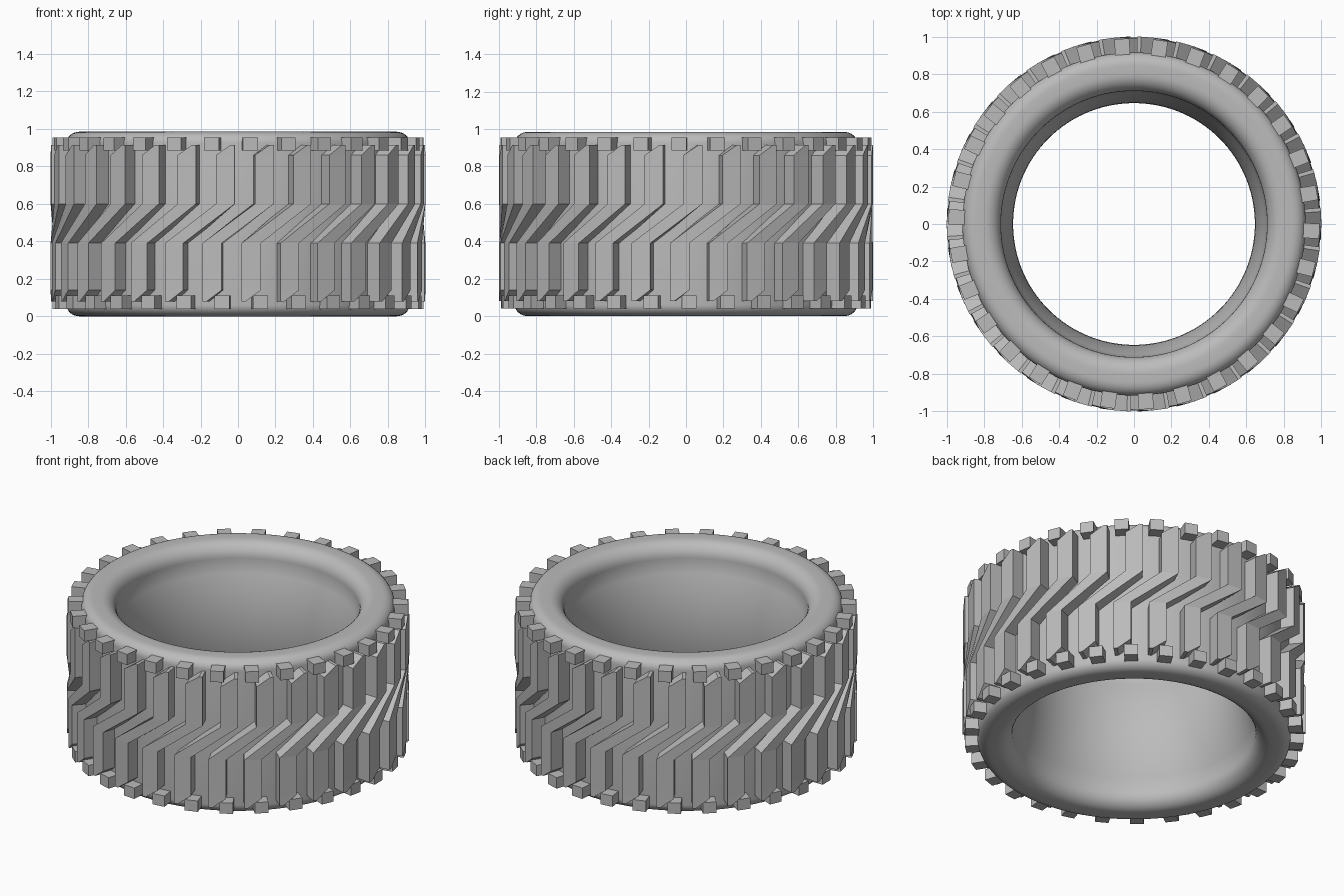
import bpy, bmesh
from math import sin, cos, pi, radians
from mathutils import Matrix, Vector

cube = bpy.data.objects.get("Cube")
if cube:
    bpy.data.objects.remove(cube, do_unlink=True)

COUNT = 30          # treads around the wheel
STEP = 2 * pi / COUNT
HEIGHT = 0.985
MID = HEIGHT / 2
BODY_R = 0.915

rubber = bpy.data.materials.new("grey rubber")
rubber.use_nodes = True
grey = (0.5, 0.5, 0.5, 1)
rubber.diffuse_color = grey
rubber.node_tree.nodes["Principled BSDF"].inputs["Base Color"].default_value = grey


def finish(name, bm):
    bmesh.ops.recalc_face_normals(bm, faces=bm.faces)
    mesh = bpy.data.meshes.new(name)
    bm.to_mesh(mesh)
    bm.free()
    mesh.materials.append(rubber)
    obj = bpy.data.objects.new(name, mesh)
    bpy.context.collection.objects.link(obj)
    return obj


def arc(cx, cz, rx, rz, start, end, n=8):
    """Points on an ellipse arc, as (radius, height)."""
    return [(cx + rx * cos(a), cz + rz * sin(a))
            for a in (radians(start + (end - start) * i / n) for i in range(n + 1))]


def around(angle, r, z):
    """Point at an angle measured from the front towards +x."""
    return Vector((r * sin(angle), -r * cos(angle), z))


# Tyre body: closed section, upper half mirrored to the lower half
upper = arc(BODY_R - 0.07, HEIGHT - 0.06, 0.07, 0.06, 0, 90)
upper += arc(0.80, HEIGHT - 0.09, 0.09, 0.09, 90, 180)
upper.append((0.71, 0.85))
bulge = [(0.645 + 0.065 * t * t, MID + (0.85 - MID) * t)
         for t in (i / 8 for i in range(7, 0, -1))]
upper += bulge
section = upper + [(0.645, MID)] + [(r, HEIGHT - z) for r, z in reversed(upper)]

SEGMENTS = 120
bm = bmesh.new()
rings = [[bm.verts.new(around(2 * pi * s / SEGMENTS, r, z)) for r, z in section]
         for s in range(SEGMENTS)]
n = len(section)
for s in range(SEGMENTS):
    a, b = rings[s], rings[(s + 1) % SEGMENTS]
    for i in range(n):
        j = (i + 1) % n
        bm.faces.new((a[i], a[j], b[j], b[i]))
body = finish("tyre_body", bm)
bpy.context.view_layer.objects.active = body
body.select_set(True)
bpy.ops.object.shade_smooth_by_angle(angle=radians(20))
body.select_set(False)

# Tread bars: zigzag strips (left angle, right angle, height), ends cut aslant
rows = [(-10.9, -9.6, 0.08), (-10.9, -5.0, 0.14), (-10.9, -5.0, 0.39),
        (5.2, 11.0, 0.60), (5.2, 11.0, 0.86), (9.8, 11.0, 0.915)]
bm = bmesh.new()
for k in range(COUNT):
    grid = [[[bm.verts.new(around(radians(a) + k * STEP, r, z)) for a in (left, right)]
             for r in (0.88, 1.0)] for left, right, z in rows]
    for lo, hi in zip(grid, grid[1:]):
        loop_lo = (lo[0][0], lo[0][1], lo[1][1], lo[1][0])
        loop_hi = (hi[0][0], hi[0][1], hi[1][1], hi[1][0])
        for i in range(4):
            j = (i + 1) % 4
            bm.faces.new((loop_lo[i], loop_lo[j], loop_hi[j], loop_hi[i]))
    for end in (grid[0], grid[-1]):
        bm.faces.new((end[0][0], end[0][1], end[1][1], end[1][0]))
finish("tread_bars", bm)


# Shoulder lugs: a ring of small blocks near each side wall
def lug_ring(name, offset, z):
    bm = bmesh.new()
    for k in range(COUNT):
        m = (Matrix.Rotation(radians(offset) + k * STEP, 4, 'Z')
             @ Matrix.Translation((0, -0.94, z))
             @ Matrix.Diagonal((0.08, 0.10, 0.07, 1)))
        bmesh.ops.create_cube(bm, size=1, matrix=m)
    finish(name, bm)


lug_ring("upper_lugs", 3.8, 0.92)
lug_ring("lower_lugs", 7.0, 0.075)
